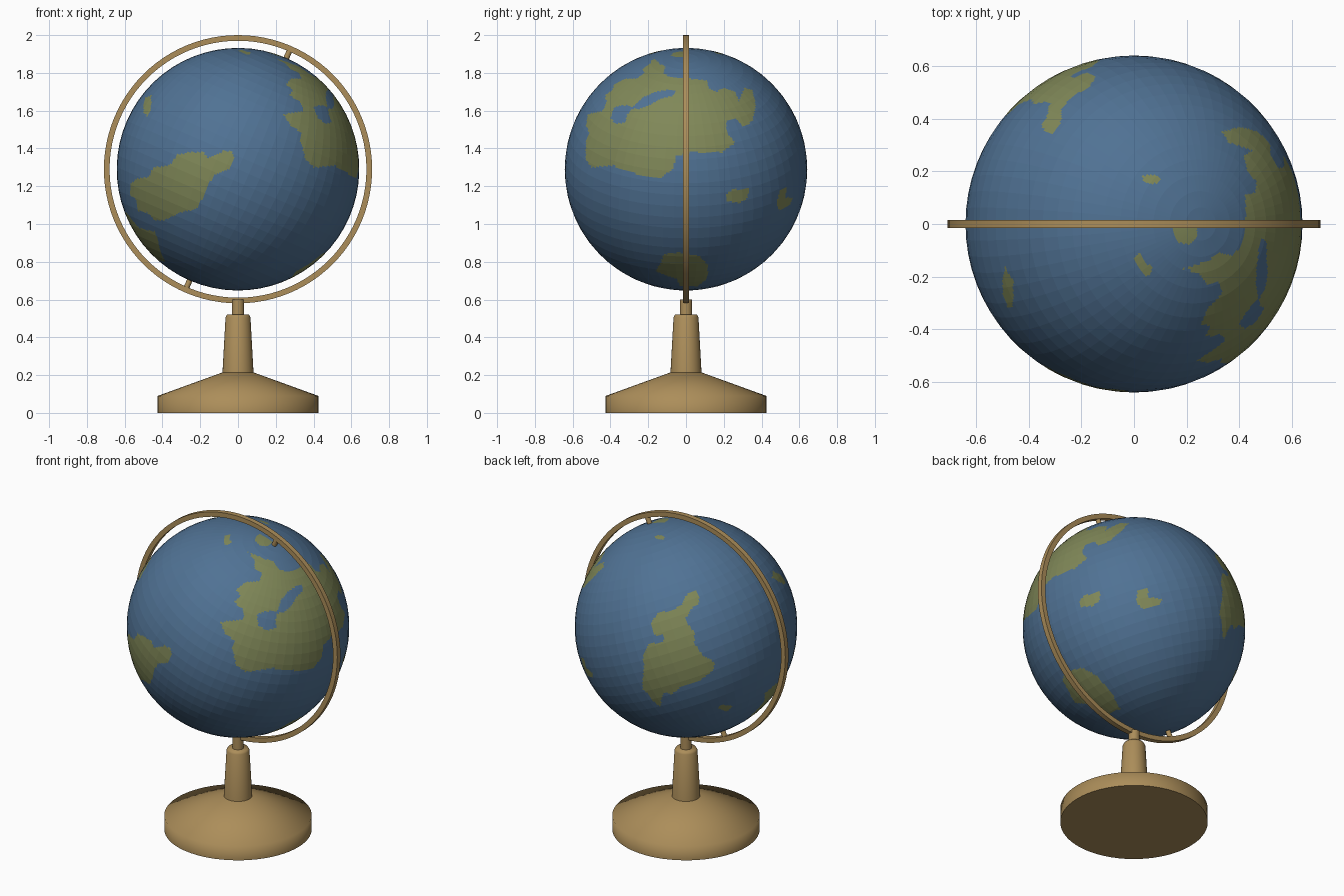
import bpy
import bmesh
from math import sin, cos, radians, tau
from mathutils import Matrix, Vector

default_cube = bpy.data.objects.get("Cube")
if default_cube:
    bpy.data.objects.remove(default_cube, do_unlink=True)

GLOBE_CENTRE = Vector((0, 0, 1.29))
GLOBE_RADIUS = 0.642
AXIS_TILT = Matrix.Rotation(radians(23.5), 4, "Y")


def make_material(name, red, green, blue):
    material = bpy.data.materials.new(name)
    material.use_nodes = True
    colour = (red, green, blue, 1)
    material.diffuse_color = colour
    shader = material.node_tree.nodes["Principled BSDF"]
    shader.inputs["Base Color"].default_value = colour
    shader.inputs["Roughness"].default_value = 0.7
    return material


ocean_blue = make_material("ocean blue", 0.08, 0.168, 0.296)
land_green = make_material("land green", 0.216, 0.246, 0.098)
warm_brass = make_material("warm brass", 0.413, 0.27, 0.102)


def finish(name, bm, materials, smooth_angle=None):
    mesh = bpy.data.meshes.new(name)
    bm.to_mesh(mesh)
    bm.free()
    obj = bpy.data.objects.new(name, mesh)
    bpy.context.collection.objects.link(obj)
    for material in materials:
        mesh.materials.append(material)
    if smooth_angle:
        bpy.ops.object.select_all(action="DESELECT")
        obj.select_set(True)
        bpy.context.view_layer.objects.active = obj
        bpy.ops.object.shade_smooth_by_angle(angle=radians(smooth_angle))
    return obj


def lathe(name, profile, transform=Matrix(), closed=False, steps=64, smooth_angle=75):
    """Turn a (radius, height) profile around z, then place it."""
    bm = bmesh.new()
    points = [bm.verts.new((radius, 0, height)) for radius, height in profile]
    edges = [bm.edges.new(pair) for pair in zip(points, points[1:])]
    if closed:
        edges.append(bm.edges.new((points[-1], points[0])))
    bmesh.ops.spin(bm, geom=points + edges, cent=(0, 0, 0), axis=(0, 0, 1),
                   angle=tau, steps=steps, use_merge=True)
    bmesh.ops.remove_doubles(bm, verts=bm.verts, dist=0.0001)
    bmesh.ops.recalc_face_normals(bm, faces=bm.faces)
    bm.transform(transform)
    return finish(name, bm, [warm_brass], smooth_angle)


# Stand: wide foot with a sloping top, tapered post and short collar
lathe("base", [(0, 0), (0.425, 0), (0.425, 0.09), (0.08, 0.215), (0, 0.215)])
lathe("post", [(0, 0.2), (0.083, 0.2), (0.066, 0.505), (0.058, 0.52), (0, 0.52)], steps=32)
lathe("collar", [(0, 0.5), (0.033, 0.5), (0.033, 0.6), (0, 0.6)], steps=24)

# Upright ring around the globe
ring_place = Matrix.Translation(GLOBE_CENTRE) @ Matrix.Rotation(radians(90), 4, "X")
lathe("ring", [(0.68, -0.016), (0.71, -0.016), (0.71, 0.016), (0.68, 0.016)],
      ring_place, closed=True, steps=96)

# Pivot pins at both ends of the tilted axis
for name, side in (("north_pin", 1), ("south_pin", -1)):
    pin_place = Matrix.Translation(GLOBE_CENTRE) @ AXIS_TILT
    lathe(name, [(0, side * 0.62), (0.015, side * 0.62), (0.015, side * 0.69), (0, side * 0.69)],
          pin_place, steps=16)


class Outline:
    """A coastline in hundredths, projected on the globe from one direction."""

    def __init__(self, turn, lift, points):
        a, e = radians(turn), radians(lift)
        self.right = Vector((cos(a), sin(a), 0))
        self.up = Vector((-sin(a) * sin(e), cos(a) * sin(e), cos(e)))
        self.toward = Vector((sin(a) * cos(e), -cos(a) * cos(e), sin(e)))
        self.points = [(u / 100, v / 100) for u, v in points]
        us, vs = zip(*self.points)
        self.box = min(us), max(us), min(vs), max(vs)

    def covers(self, place):
        if place.dot(self.toward) <= 0:
            return False
        u, v = place.dot(self.right), place.dot(self.up)
        left, right, low, high = self.box
        if not (left < u < right and low < v < high):
            return False
        inside = False
        previous_u, previous_v = self.points[-1]
        for next_u, next_v in self.points:
            if (next_v > v) != (previous_v > v):
                crossing = next_u + (v - next_v) * (previous_u - next_u) / (previous_v - next_v)
                inside ^= u < crossing
            previous_u, previous_v = next_u, next_v
        return inside


# Large continent on the +x side, and the inland sea cut from it
great_continent = Outline(90, 0, [
    (-17, 59), (-14, 56), (-11, 54), (-12, 51), (-9, 49), (2, 48), (11, 47), (12, 43),
    (16, 41), (20, 43), (26, 41), (28, 36), (31, 43), (35, 42), (37, 34), (35, 25),
    (30, 23), (26, 27), (21, 25), (22, 19), (26, 14), (19, 9), (2, 9), (-5, 7), (-7, 0),
    (-14, -5), (-22, -4), (-30, -1), (-39, 2), (-50, 1), (-53, 5), (-53, 15), (-51, 19),
    (-53, 23), (-52, 29), (-44, 31), (-42, 36), (-43, 39), (-39, 42), (-38, 45),
    (-32, 48), (-26, 48), (-22, 51), (-23, 53), (-19, 56)])
inland_sea = Outline(90, 0, [
    (-5, 42), (-7, 39), (-14, 37), (-19, 34), (-24, 32), (-29, 32), (-31, 29), (-32, 25),
    (-37, 24), (-40, 27), (-38, 33), (-33, 34), (-28, 33), (-23, 38), (-16, 41), (-10, 42)])

# Continents on the front, the back, the lower left and the lower right
front_continent = Outline(0, 0, [
    (-57, -8), (-54, -5), (-47, -4), (-45, 1), (-36, 2), (-32, 8), (-25, 9), (-18, 9),
    (-16, 6), (-7, 10), (-3, 9), (-2, 5), (-4, 0), (-12, -3), (-16, -8), (-18, -14),
    (-22, -21), (-31, -23), (-39, -27), (-44, -27), (-48, -23), (-53, -22), (-54, -16), (-57, -14)])
back_continent = Outline(215, 25, [
    (6, 21), (8, 14), (3, 10), (0, 5), (1, 1), (5, -3), (5, -10), (10, -17), (17, -21),
    (15, -26), (8, -31), (2, -33), (-3, -35), (-8, -39), (-13, -38), (-15, -46), (-18, -44),
    (-22, -39), (-25, -36), (-25, -31), (-24, -22), (-25, -17), (-21, -10), (-13, -9),
    (-13, -5), (-18, -5), (-20, 2), (-16, 8), (-9, 9), (-3, 12), (0, 18)])
left_continent = Outline(270, 0, [
    (13, -24), (20, -31), (33, -33), (30, -38), (24, -43), (16, -49), (0, -48),
    (-3, -42), (0, -33), (-5, -25), (4, -22)])
southern_continent = Outline(90, 0, [
    (-16, -54), (-13, -49), (-12, -45), (-4, -44), (2, -45), (7, -46), (12, -51),
    (11, -58), (6, -62), (-3, -62), (-5, -58), (-11, -56)])

# Islands
islands = [
    Outline(90, 0, [(21, -14), (24, -11), (33, -10), (33, -15), (28, -18), (22, -17)]),
    Outline(140, -30, [(1, 16), (2, 22), (8, 24), (8, 18), (16, 17), (14, 13), (5, 11)]),
    Outline(215, 25, [(18, -47), (21, -45), (27, -46), (24, -49)]),
    Outline(0, 90, [(3, 18), (5, 19), (10, 18), (10, 16), (7, 15), (4, 16)]),
    Outline(0, 90, [(0, -13), (2, -11), (4, -14), (7, -17), (6, -20), (3, -19)]),
    Outline(0, 90, [(15, -4), (15, 1), (24, 1), (24, -5), (21, -8), (17, -7)]),
    Outline(0, 0, [(-49, 38), (-46, 39), (-46, 32), (-48, 28), (-50, 30), (-50, 34)]),
]
lands = [great_continent, front_continent, back_continent, left_continent,
         southern_continent] + islands


def is_land(place):
    return not inland_sea.covers(place) and any(land.covers(place) for land in lands)


# Faceted globe, its flat facets split finely so the coastlines can be painted
bm = bmesh.new()
bmesh.ops.create_uvsphere(bm, u_segments=64, v_segments=32, radius=GLOBE_RADIUS)
bm.transform(AXIS_TILT)
bmesh.ops.subdivide_edges(bm, edges=bm.edges[:], cuts=5, use_grid_fill=True)
for face in bm.faces:
    face.smooth = False
    face.material_index = int(is_land(face.calc_center_median()))
bm.transform(Matrix.Translation(GLOBE_CENTRE))
finish("globe", bm, [ocean_blue, land_green])
